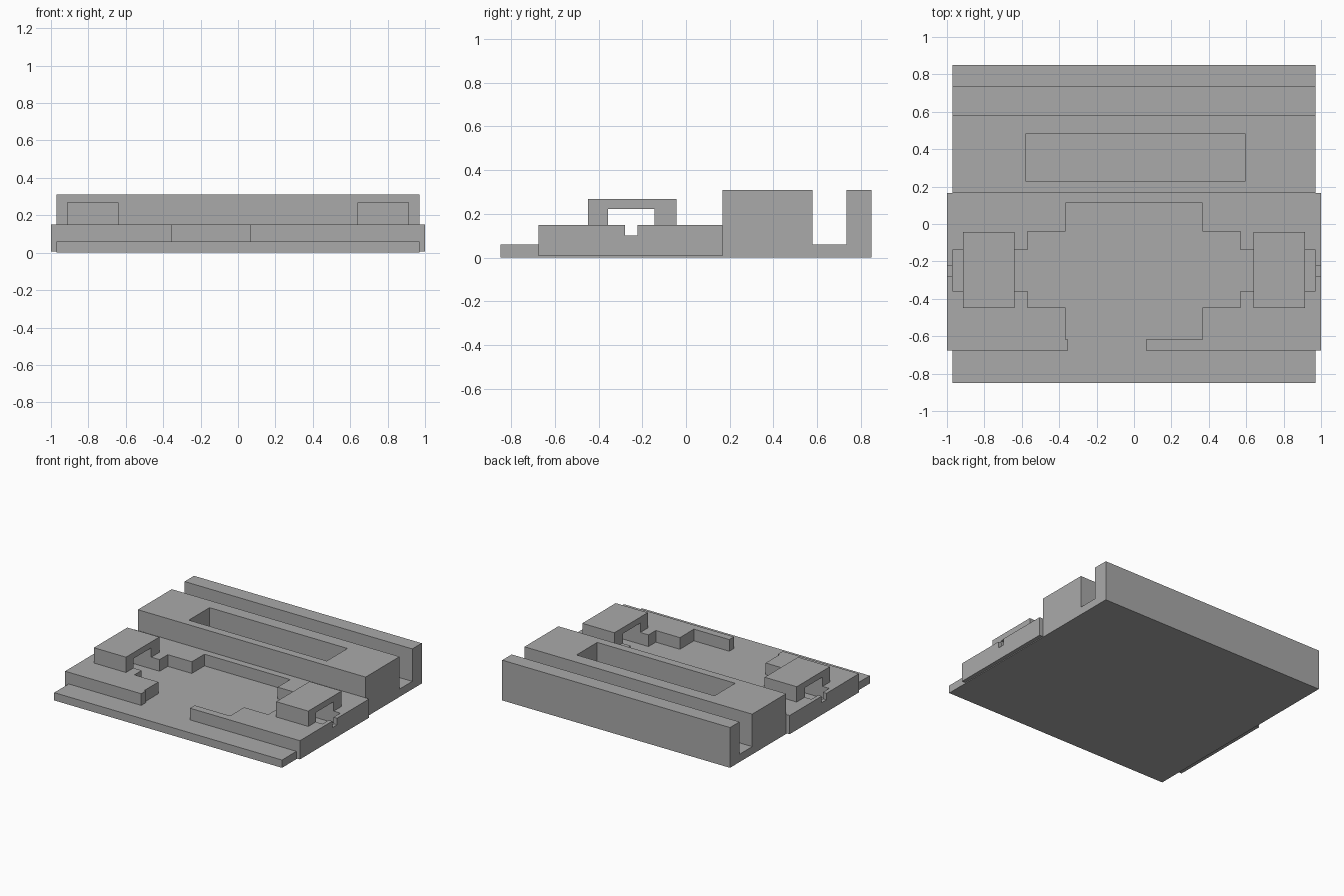
import bpy
import bmesh
from mathutils import Vector

if "Cube" in bpy.data.objects:
    bpy.data.objects.remove(bpy.data.objects["Cube"])

grey = bpy.data.materials.new("plain grey")
grey.diffuse_color = (0.4, 0.4, 0.4, 1)
grey.use_nodes = True
grey.node_tree.nodes["Principled BSDF"].inputs["Base Color"].default_value = grey.diffuse_color


def prism(name, points, lo, hi, axis):
    """Extrude a closed outline: (y, z) points along x, or (x, y) points along z."""
    bm = bmesh.new()
    if axis == "x":
        verts = [bm.verts.new((lo, a, b)) for a, b in points]
        step = Vector((hi - lo, 0, 0))
    else:
        verts = [bm.verts.new((a, b, lo)) for a, b in points]
        step = Vector((0, 0, hi - lo))
    face = bm.faces.new(verts)
    out = bmesh.ops.extrude_face_region(bm, geom=[face])
    moved = [g for g in out["geom"] if isinstance(g, bmesh.types.BMVert)]
    bmesh.ops.translate(bm, verts=moved, vec=step)
    bmesh.ops.recalc_face_normals(bm, faces=bm.faces)
    mesh = bpy.data.meshes.new(name)
    bm.to_mesh(mesh)
    bm.free()
    mesh.materials.append(grey)
    obj = bpy.data.objects.new(name, mesh)
    bpy.context.collection.objects.link(obj)
    return obj


def rect(x0, x1, y0, y1):
    return [(x0, y0), (x1, y0), (x1, y1), (x0, y1)]


def cut(target, cutter):
    cutter.hide_render = True
    cutter.hide_viewport = True
    cutter.display_type = "WIRE"
    mod = target.modifiers.new("cut", "BOOLEAN")
    mod.operation = "DIFFERENCE"
    mod.solver = "EXACT"
    mod.object = cutter


# Base plate with raised rear block, channel and back lip
base = prism("base_body", [
    (-0.85, 0), (0.85, 0), (0.85, 0.31), (0.735, 0.31), (0.735, 0.06),
    (0.58, 0.06), (0.58, 0.31), (0.167, 0.31), (0.167, 0.06), (-0.85, 0.06),
], -0.97, 0.97, "x")
cut(base, prism("rear_slot_cutter", rect(-0.58, 0.595, 0.23, 0.482), 0.06, 0.5, "z"))

# Wall around the stepped pocket, open at the front
wall = prism("pocket_wall", rect(-1, 1, -0.675, 0.167), 0.006, 0.15, "z")
half = [(0.365, -0.618), (0.365, -0.447), (0.57, -0.447), (0.57, -0.358),
        (0.97, -0.358), (0.97, -0.14), (0.57, -0.14), (0.57, -0.04),
        (0.365, -0.04), (0.365, 0.113)]
outline = half + [(-x, y) for x, y in reversed(half)]
outline += [(-0.352, -0.618), (-0.352, -0.8), (0.064, -0.8), (0.064, -0.618)]
cut(wall, prism("pocket_cutter", outline, -0.1, 0.3, "z"))
# Small notches through both outer side walls
for side, x in (("left", -1), ("right", 1)):
    cut(wall, prism(side + "_notch_cutter",
                    rect(x - 0.06, x + 0.06, -0.28, -0.223), 0.1, 0.3, "z"))

# Bridges over the side arms of the pocket
arch = [(-0.449, 0.15), (-0.358, 0.15), (-0.358, 0.222), (-0.145, 0.222),
        (-0.145, 0.15), (-0.043, 0.15), (-0.043, 0.268), (-0.449, 0.268)]
prism("left_bridge", arch, -0.913, -0.64, "x")
prism("right_bridge", arch, 0.64, 0.913, "x")
